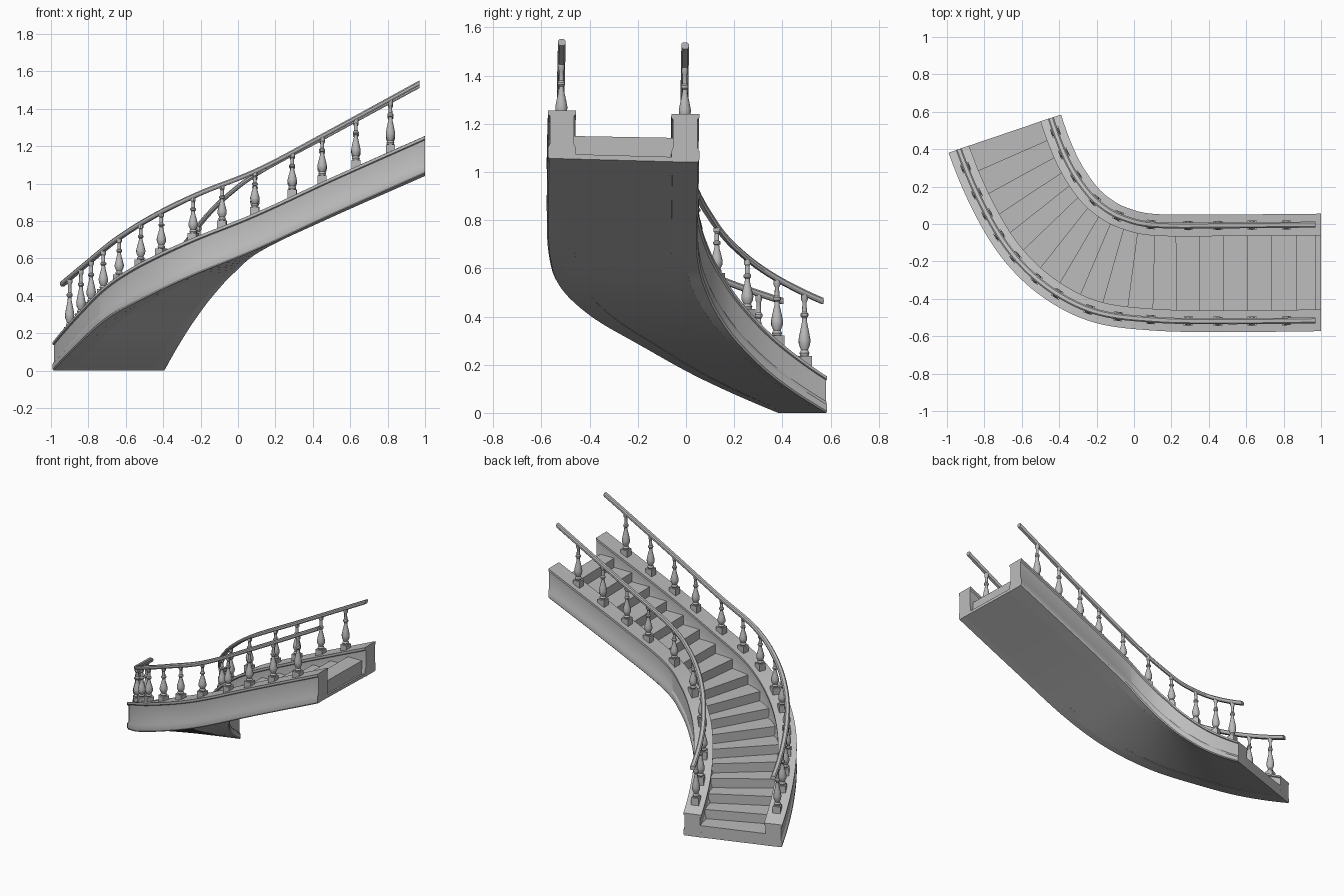
import bpy, bmesh, math
from mathutils import Vector

if "Cube" in bpy.data.objects:
    bpy.data.objects.remove(bpy.data.objects["Cube"])

stone = bpy.data.materials.new("grey stone")
stone.diffuse_color = (0.5, 0.5, 0.5, 1)
stone.use_nodes = True
stone.node_tree.nodes["Principled BSDF"].inputs["Base Color"].default_value = stone.diffuse_color

# Stations from foot to head: outer x, y, inner x, y, underside z, rail height above it
STATIONS = [Vector(s) for s in (
    (-.937, .400, -.445, .567, 0.00, .465),
    (-.800, .080, -.360, .345, .145, .435),
    (-.645, -.165, -.265, .190, .285, .42),
    (-.445, -.350, -.170, .095, .40, .43),
    (-.200, -.470, -.050, .030, .52, .43),
    (.110, -.512, .120, -.005, .65, .425),
    (.500, -.520, .500, -.007, .832, .45),
    (1.00, -.515, 1.00, -.003, 1.055, .50))]
N = len(STATIONS) - 1
PTS = ([3 * STATIONS[0] - 3 * STATIONS[1] + STATIONS[2]] + STATIONS
       + [2 * STATIONS[-1] - STATIONS[-2]])


def station(t):
    """Smooth interpolation through the stations, t from 0 to 1."""
    u = min(max(t, 0), 1) * N
    i = min(int(u), N - 1)
    f = u - i
    a, b, c, d = PTS[i:i + 4]
    return 0.5 * (2 * b + (c - a) * f + (2 * a - 5 * b + 4 * c - d) * f ** 2
                  + (3 * b - a - 3 * c + d) * f ** 3)


def point(side, t):
    """Centre of a stringer underside: side 0 outer, 1 inner."""
    s = station(t)
    return Vector((s[2 * side], s[2 * side + 1], s[4] - .014 * side * t))


def normal(side, t):
    d = point(side, min(t + .005, 1)) - point(side, max(t - .005, 0))
    return Vector((-d.y, d.x, 0)).normalized()


def solve(fn, value):
    """Find t where a rising function reaches the value."""
    lo, hi = 0.0, 1.0
    for _ in range(30):
        mid = (lo + hi) / 2
        lo, hi = (mid, hi) if fn(mid) < value else (lo, mid)
    return (lo + hi) / 2


def finish(name, bm, smooth=True):
    bmesh.ops.recalc_face_normals(bm, faces=bm.faces)
    mesh = bpy.data.meshes.new(name)
    bm.to_mesh(mesh)
    bm.free()
    mesh.materials.append(stone)
    ob = bpy.data.objects.new(name, mesh)
    bpy.context.collection.objects.link(ob)
    if smooth:
        bpy.ops.object.select_all(action='DESELECT')
        ob.select_set(True)
        bpy.context.view_layer.objects.active = ob
        bpy.ops.object.shade_smooth_by_angle(angle=math.radians(30))
    return ob


def loft(bm, rings):
    """Skin closed rings of points and cap both ends."""
    rows = [[bm.verts.new(p) for p in r] for r in rings]
    n = len(rows[0])
    for a, b in zip(rows, rows[1:]):
        for i in range(n):
            bm.faces.new((a[i], a[(i + 1) % n], b[(i + 1) % n], b[i]))
    bm.faces.new(rows[0])
    bm.faces.new(rows[-1])


UP = Vector((0, 0, 1))
SAMPLES = [i / 72 for i in range(73)]


def height(t):
    """Stringers are a little shallower at the foot."""
    return .76 + .24 * min(t / .4, 1)


# Stringer section: foot moulding, plain body, wide cap
half = [(.052, 0), (.058, .01), (.058, .045), (.050, .062), (.050, .178), (.058, .184), (.058, .20)]
section = half + [(-x, h) for x, h in reversed(half)]
rail_half = [(.010, -.014), (.016, -.004), (.016, .006), (.009, .013)]
rail_section = rail_half + [(-x, h) for x, h in reversed(rail_half)]

# Baluster profile: radius, fraction of height above the block
turned = [(.017, 0), (.021, .05), (.015, .10), (.024, .19), (.025, .27), (.019, .40),
          (.011, .55), (.010, .62), (.016, .65), (.016, .69), (.010, .72), (.009, .88),
          (.014, .92), (.014, 1)]
SPOTS = [
    (-.90, -.84, -.785, -.72, -.635, -.52, -.41, -.24, -.085, .09, .29, .45, .63, .815),
    (-.42, -.375, -.31, -.21, -.085, .09, .29, .45, .63, .815)]

for side, label in enumerate(("outer", "inner")):
    # Stringer
    bm = bmesh.new()
    loft(bm, [[point(side, t) + normal(side, t) * x + UP * h * height(t) for x, h in section]
              for t in SAMPLES])
    finish(label + "_stringer", bm)

    # Handrail
    bm = bmesh.new()
    rail_end = solve(lambda t: point(side, t).x, .97)
    loft(bm, [[point(side, t) + normal(side, t) * x + UP * (station(t)[5] + h)
               for x, h in rail_section] for t in (s * rail_end for s in SAMPLES)])
    finish(label + "_handrail", bm)

    # Balusters on square blocks
    bm = bmesh.new()
    for spot in SPOTS[side]:
        t = solve(lambda u: point(side, u).x, spot)
        p, nrm = point(side, t), normal(side, t)
        tan = nrm.cross(UP)
        z0 = .2 * height(t)
        corners = [(-1, -1), (1, -1), (1, 1), (-1, 1)]
        loft(bm, [[p + (tan * a + nrm * b) * .024 + UP * z for a, b in corners]
                  for z in (z0 - .02, z0 + .035)])
        base = z0 + .034
        rise = station(t)[5] - .008 - base
        loft(bm, [[p + (tan * math.cos(k * math.pi / 6) + nrm * math.sin(k * math.pi / 6)) * r
                   + UP * (base + f * rise) for k in range(12)] for r, f in turned])
    finish(label + "_balusters", bm)

# Curved soffit under the flight
bm = bmesh.new()
rings = []
for t in SAMPLES:
    a, b = point(0, t), point(1, t)
    rings.append([a, b, b + UP * .02, a + UP * .02])
loft(bm, rings)
finish("soffit", bm)

# Winding steps, equal rises, each split lengthwise to follow the curve
STEPS = 18
bm = bmesh.new()
edges = [solve(lambda t: station(t)[4], 1.055 * i / STEPS) for i in range(STEPS + 1)]
edges[0], edges[-1] = 0, .992
for i in range(STEPS):
    top = .08 + i * (1.15 - .08) / (STEPS - 1)
    rings = []
    for k in range(4):
        t = edges[i] + (edges[i + 1] - edges[i]) * k / 3
        a, b = point(0, t), point(1, t)
        rings.append([a + UP * .005, b + UP * .005,
                      Vector((b.x, b.y, top - .01 * i / STEPS)), Vector((a.x, a.y, top))])
    loft(bm, rings)
finish("steps", bm, smooth=False)
